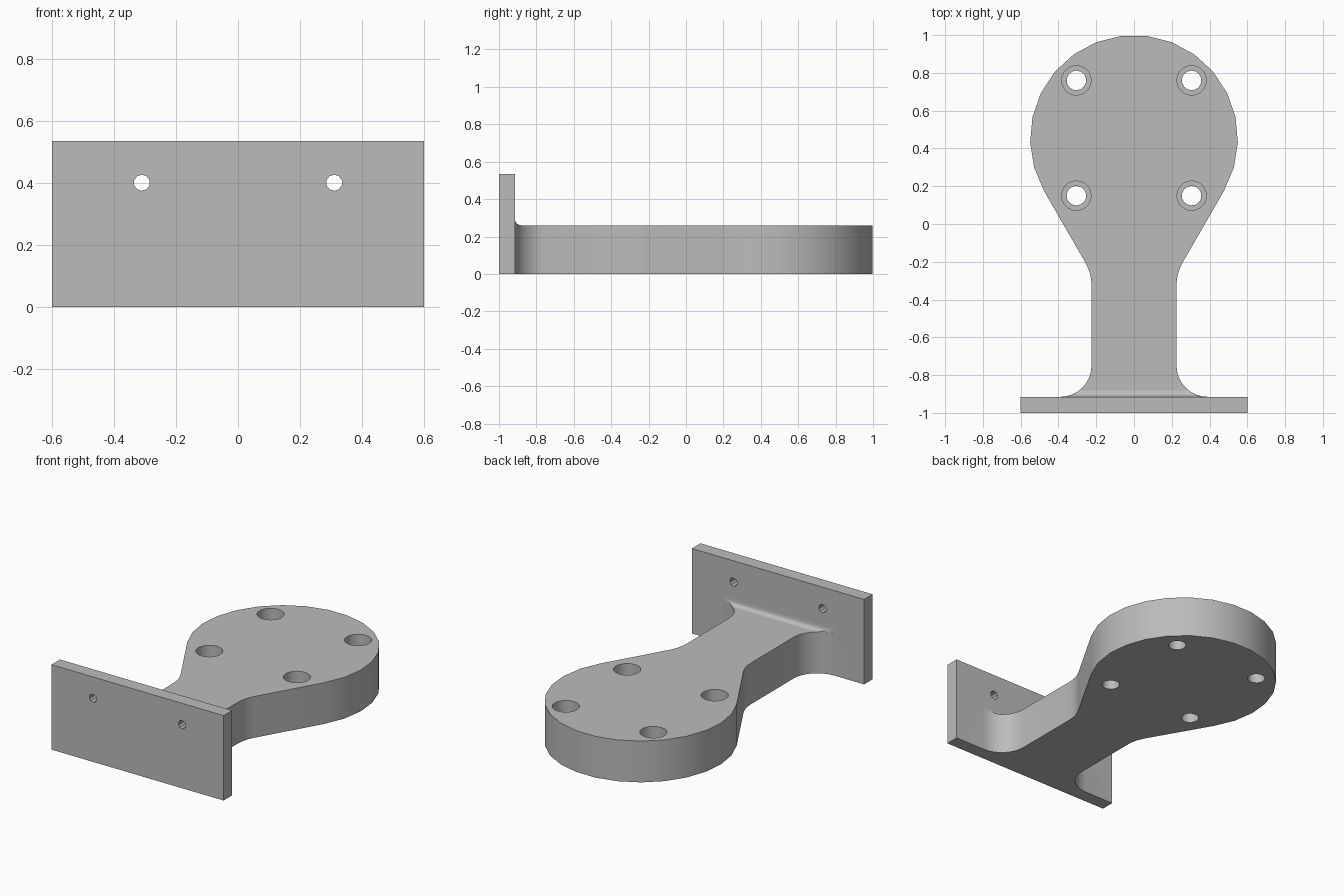
import bpy, bmesh
from math import sin, cos, tan, radians, sqrt
from mathutils import Matrix

cube = bpy.data.objects.get("Cube")
if cube:
    bpy.data.objects.remove(cube)

grey = bpy.data.materials.new("plain grey")
grey.use_nodes = True
colour = (0.5, 0.5, 0.5, 1)
grey.diffuse_color = colour
grey.node_tree.nodes["Principled BSDF"].inputs["Base Color"].default_value = colour

THICK, WALL_Y, WALL_H, HALF_W = 0.26, -0.915, 0.535, 0.6
NECK, FLARE, HEAD_R, HEAD_Y = 0.225, 0.165, 0.55, 0.45


def make_object(name, bm):
    bmesh.ops.recalc_face_normals(bm, faces=bm.faces)
    mesh = bpy.data.meshes.new(name)
    bm.to_mesh(mesh)
    bm.free()
    mesh.materials.append(grey)
    obj = bpy.data.objects.new(name, mesh)
    bpy.context.collection.objects.link(obj)
    return obj


def arc(cx, cy, r, start, end, steps):
    angles = [radians(start + (end - start) * i / steps) for i in range(steps + 1)]
    return [(cx + r * cos(a), cy + r * sin(a)) for a in angles]


def extrude_outline(name, points, height):
    bm = bmesh.new()
    face = bm.faces.new([bm.verts.new((x, y, 0)) for x, y in points])
    ext = bmesh.ops.extrude_face_region(bm, geom=[face])
    tops = [v for v in ext["geom"] if isinstance(v, bmesh.types.BMVert)]
    bmesh.ops.translate(bm, verts=tops, vec=(0, 0, height))
    return make_object(name, bm)


def cylinder(bm, r, depth, matrix, sides):
    bmesh.ops.create_cone(bm, cap_ends=True, segments=sides, radius1=r,
                          radius2=r, depth=depth, matrix=matrix)


def boolean(target, other, operation):
    mod = target.modifiers.new(operation.title(), "BOOLEAN")
    mod.operation, mod.object, mod.solver = operation, other, "EXACT"
    bpy.context.view_layer.objects.active = target
    bpy.ops.object.modifier_apply(modifier=mod.name)
    bpy.data.objects.remove(other)


# Right half of the outline: plate edge, flare, neck, waist, tangent, round head
waist_r = 0.24
tangent_y = HEAD_Y - HEAD_R * sin(radians(30))
corner_y = tangent_y - (HEAD_R * cos(radians(30)) - NECK) * tan(radians(60))
waist_y = corner_y - waist_r * tan(radians(15))
side = [(HALF_W, -1), (HALF_W, WALL_Y)]
side += arc(NECK + FLARE, WALL_Y + FLARE, FLARE, 270, 180, 8)
side += arc(NECK + waist_r, waist_y, waist_r, 180, 150, 4)
head = arc(0, HEAD_Y, HEAD_R, -30, 210, 17)
mirrored = [(-x, y) for x, y in reversed(side)]
bracket = extrude_outline("mounting_bracket", side + head + mirrored, THICK)

# Upright wall plate
bm = bmesh.new()
depth = WALL_Y + 1
bmesh.ops.create_cube(bm, size=1, matrix=Matrix.Translation((0, -1 + depth / 2, WALL_H / 2))
                      @ Matrix.Diagonal((2 * HALF_W, depth, WALL_H, 1)))
boolean(bracket, make_object("wall_plate", bm), "UNION")

# Counterbored holes in the head
for r, z, length, sides in ((0.078, 0.33, 0.4, 20), (0.052, 0.1, 0.6, 14)):
    bm = bmesh.new()
    for x in (-0.305, 0.305):
        for y in (0.15, 0.76):
            cylinder(bm, r, length, Matrix.Translation((x, y, z)), sides)
    boolean(bracket, make_object("head_hole_cutter", bm), "DIFFERENCE")

# Small screw holes in the plate
bm = bmesh.new()
for x in (-0.31, 0.31):
    cylinder(bm, 0.026, 0.4, Matrix.Translation((x, -0.95, 0.4))
             @ Matrix.Rotation(radians(90), 4, "X"), 10)
boolean(bracket, make_object("plate_hole_cutter", bm), "DIFFERENCE")

# Concave fillet where the neck meets the plate, following the flare
bm = bmesh.new()
fillet_r = 0.035
rows = []
for y, z in arc(WALL_Y + fillet_r, THICK + fillet_r, fillet_r, 180, 270, 6):
    rise = WALL_Y + FLARE - y
    w = NECK + FLARE - sqrt(max(FLARE ** 2 - rise ** 2, 0))
    rows.append([bm.verts.new(p) for p in
                 ((-w, y, THICK), (-w, y, z), (w, y, z), (w, y, THICK))])
for a, b in zip(rows, rows[1:]):
    for i in range(3):
        bm.faces.new((a[i], a[i + 1], b[i + 1], b[i]))
bmesh.ops.remove_doubles(bm, verts=bm.verts, dist=0.0001)
fillet = make_object("neck_fillet", bm)

# Smooth curved walls, crisp edges
for obj in (bracket, fillet):
    bpy.ops.object.select_all(action="DESELECT")
    obj.select_set(True)
    bpy.context.view_layer.objects.active = obj
    bpy.ops.object.shade_smooth_by_angle(angle=radians(30))
